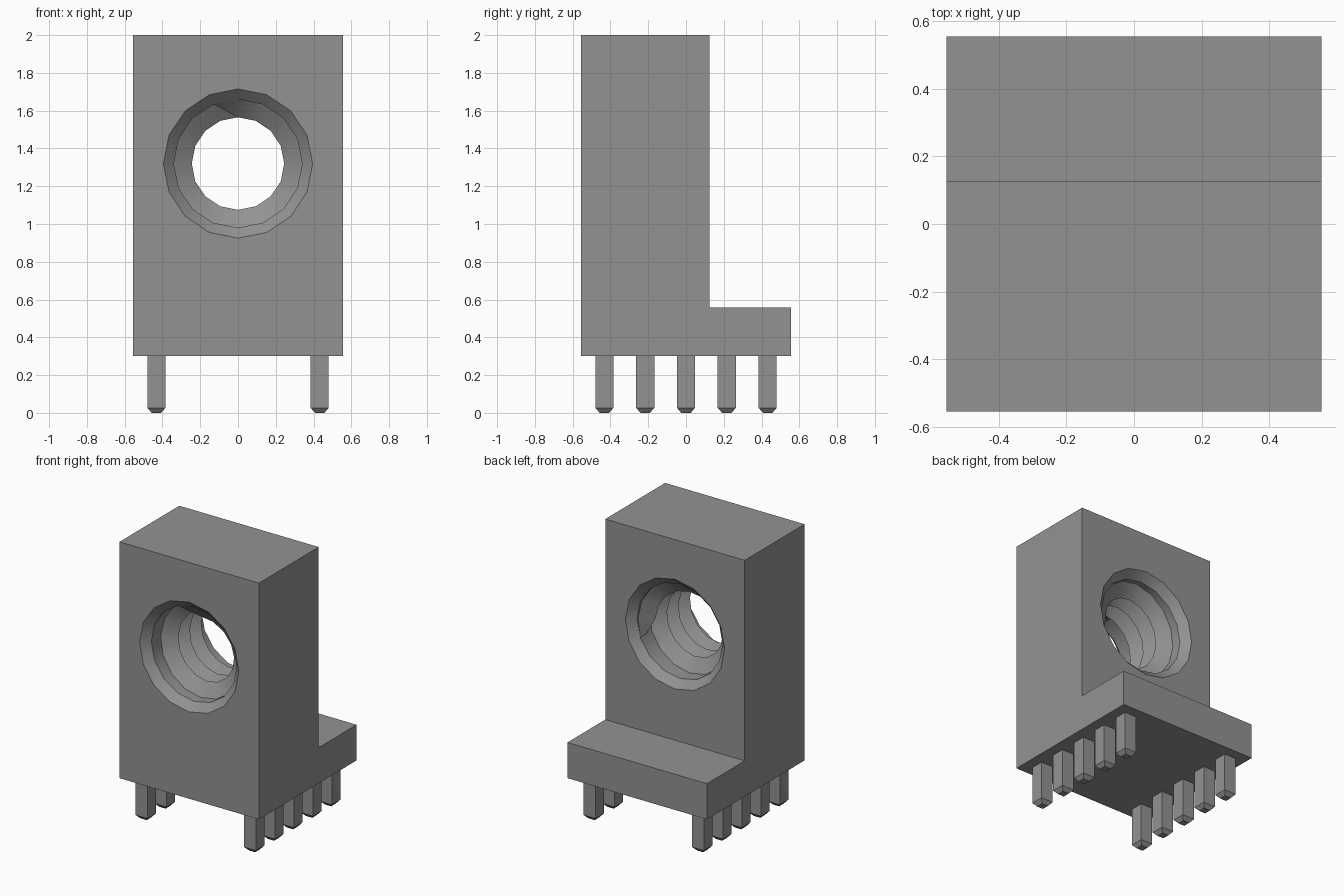
import bpy, bmesh, math

cube = bpy.data.objects.get("Cube")
if cube:
    bpy.data.objects.remove(cube)

gray = bpy.data.materials.new("plain gray")
gray.use_nodes = True
colour = (0.29, 0.29, 0.29, 1)
gray.diffuse_color = colour
gray.node_tree.nodes["Principled BSDF"].inputs["Base Color"].default_value = colour

HALF = 0.555          # half of the square footprint
WALL_BACK = 0.125     # back of the upright block
FLOOR = 0.3           # underside of the block
HOLE_Z = 1.32
SIDES = 16
ROOT, CREST, RIM = 0.34, 0.245, 0.395
CHAMFER = RIM - ROOT


def make(name, verts, faces, fix_normals=True):
    mesh = bpy.data.meshes.new(name)
    mesh.from_pydata(verts, [], faces)
    if fix_normals:
        bm = bmesh.new()
        bm.from_mesh(mesh)
        bmesh.ops.recalc_face_normals(bm, faces=bm.faces)
        bm.to_mesh(mesh)
        bm.free()
    mesh.materials.append(gray)
    obj = bpy.data.objects.new(name, mesh)
    bpy.context.collection.objects.link(obj)
    return obj


def loft(name, rings):
    """Closed solid through rings of equal size."""
    n = len(rings[0])
    faces = [tuple(range(n)), tuple(range(n * (len(rings) - 1), n * len(rings)))]
    for k in range(len(rings) - 1):
        for i in range(n):
            j = (i + 1) % n
            faces.append((k * n + i, k * n + j, k * n + n + j, k * n + n + i))
    return make(name, [v for ring in rings for v in ring], faces)


def hole_point(step, radius, y):
    a = step * math.tau / SIDES
    return (radius * math.sin(a), y, HOLE_Z + radius * math.cos(a))


def smooth(obj):
    bpy.ops.object.select_all(action='DESELECT')
    obj.select_set(True)
    bpy.context.view_layer.objects.active = obj
    bpy.ops.object.shade_smooth_by_angle(angle=math.radians(30))


# Upright block with a low step at the back
profile = [(-HALF, FLOOR), (HALF, FLOOR), (HALF, 0.557),
           (WALL_BACK, 0.557), (WALL_BACK, 2), (-HALF, 2)]
body = loft("terminal_body", [[(x, y, z) for y, z in profile] for x in (-HALF, HALF)])

# Through hole, chamfered at both ends
over = 0.05
bore = [(-HALF - over, RIM + over), (-HALF + CHAMFER, ROOT),
        (WALL_BACK - CHAMFER, ROOT), (WALL_BACK + over, RIM + over)]
cutter = loft("hole_cutter", [[hole_point(i, r, y) for i in range(SIDES)] for y, r in bore])
cutter.hide_render = True
cut = body.modifiers.new("hole", 'BOOLEAN')
cut.object = cutter
cut.operation = 'DIFFERENCE'
cut.solver = 'EXACT'
bpy.context.view_layer.objects.active = body
bpy.ops.object.modifier_apply(modifier=cut.name)
bpy.data.objects.remove(cutter)
smooth(body)

# Helical thread ridge, tapered into the wall at both ends
steps = SIDES * 13 // 4 + 2
start = -HALF + CHAMFER
pitch = (WALL_BACK - CHAMFER - start) / (steps / SIDES + 1)
verts, faces = [], []
for i in range(steps + 1):
    y = start + pitch / 2 + pitch * i / SIDES
    tip = ROOT if i in (0, steps) else CREST
    for r, offset in ((ROOT, -pitch / 2), (tip, 0), (ROOT, pitch / 2)):
        verts.append(hole_point(i - 1, r, y + offset))
    if i < steps:
        a = 3 * i
        faces += [(a, a + 1, a + 4, a + 3), (a + 1, a + 2, a + 5, a + 4)]
smooth(make("hole_thread", verts, faces, fix_normals=False))

# Two rows of square pins with tapered tips
for side, x in (("left", 0.432), ("right", -0.432)):
    for k in range(5):
        y = (k - 2) * 0.216
        rings = [[(x + sx * h, y + sy * h, z)
                  for sx, sy in ((-1, -1), (1, -1), (1, 1), (-1, 1))]
                 for h, z in ((0.025, 0), (0.048, 0.027), (0.048, FLOOR))]
        loft(f"{side}_pin_{k + 1}", rings)
